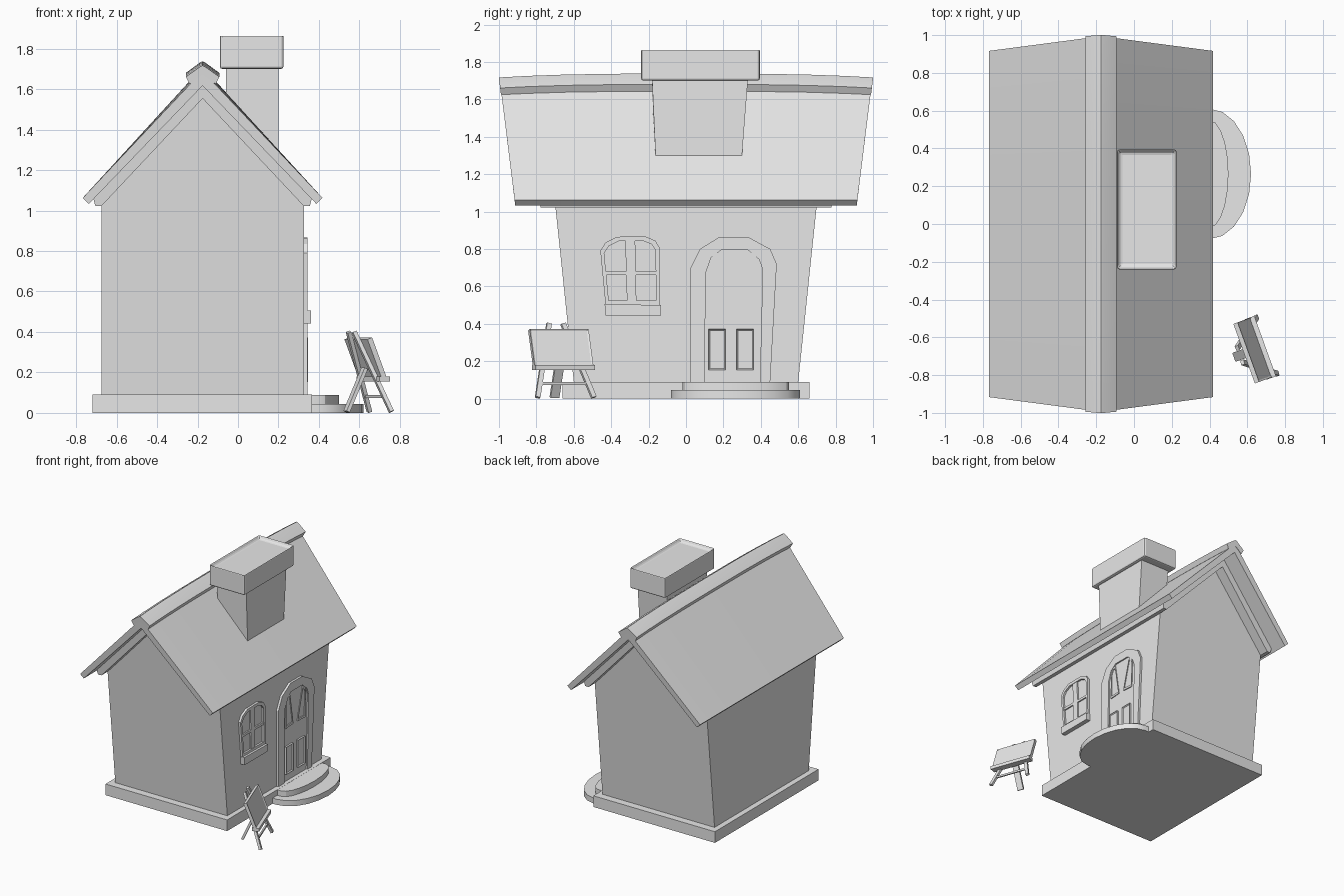
import bpy, bmesh, math
from mathutils import Vector, Matrix

cube = bpy.data.objects.get("Cube")
if cube:
    bpy.data.objects.remove(cube, do_unlink=True)

# One plain clay colour for everything
CLAY = (0.8, 0.8, 0.8, 1)
clay = bpy.data.materials.new("light_grey_clay")
clay.use_nodes = True
clay.diffuse_color = CLAY
bsdf = next(n for n in clay.node_tree.nodes if n.type == 'BSDF_PRINCIPLED')
bsdf.inputs["Base Color"].default_value = CLAY

CX = -0.175      # ridge line
WALL = 0.325     # door-side wall


def finish(name, bm, bevel=0, smooth=False):
    bmesh.ops.recalc_face_normals(bm, faces=bm.faces)
    mesh = bpy.data.meshes.new(name)
    bm.to_mesh(mesh)
    bm.free()
    mesh.materials.append(clay)
    ob = bpy.data.objects.new(name, mesh)
    bpy.context.collection.objects.link(ob)
    if bevel:
        mod = ob.modifiers.new("soft_edges", 'BEVEL')
        mod.width, mod.segments, mod.limit_method = bevel, 2, 'ANGLE'
    if smooth:
        bpy.ops.object.select_all(action='DESELECT')
        ob.select_set(True)
        bpy.context.view_layer.objects.active = ob
        bpy.ops.object.shade_smooth_by_angle(angle=math.radians(30))
    return ob


def loft(name, rings, smooth=False, bevel=0, closed=False, recess=None):
    """Skin matching rings of points; closed joins the last to the first."""
    bm = bmesh.new()
    vs = [[bm.verts.new(p) for p in r] for r in rings]
    n = len(vs[0])
    pairs = list(zip(vs, vs[1:])) + ([(vs[-1], vs[0])] if closed else [])
    for a, b in pairs:
        for i in range(n):
            j = (i + 1) % n
            bm.faces.new((a[i], a[j], b[j], b[i]))
    if not closed:
        bm.faces.new(vs[0])
        top = bm.faces.new(vs[-1])
        if recess:
            bmesh.ops.recalc_face_normals(bm, faces=bm.faces)
            bmesh.ops.inset_region(bm, faces=[top], thickness=recess[0], depth=-recess[1])
    return finish(name, bm, bevel, smooth)


def rect(x0, x1, y0, y1, z):
    return [(x0, y0, z), (x1, y0, z), (x1, y1, z), (x0, y1, z)]


def on_wall(outline, x):
    return [(x, y, z) for y, z in outline]


def plate(name, outline, depth, recess=None):
    return loft(name, [on_wall(outline, WALL - 0.01), on_wall(outline, WALL + depth)], recess=recess)


def frame(name, outer, inner, depth):
    a, b = WALL - 0.01, WALL + depth
    return loft(name, [on_wall(outer, a), on_wall(outer, b),
                       on_wall(inner, b), on_wall(inner, a)], closed=True)


def shrink(outline, k):
    cy = (min(p[0] for p in outline) + max(p[0] for p in outline)) / 2
    cz = (min(p[1] for p in outline) + max(p[1] for p in outline)) / 2
    return [(cy + (y - cy) * k, cz + (z - cz) * k) for y, z in outline]


def box_yz(y0, y1, z0, z1):
    return [(y0, z0), (y1, z0), (y1, z1), (y0, z1)]


# Plinth and walls flaring outward with height
loft("plinth", [rect(-0.72, 0.365, -0.66, 0.66, z) for z in (0, 0.09)])
gable = [(-0.5, 0.09), (0.5, 0.09), (0.5, 1.03), (0, 1.58), (-0.5, 1.03)]
loft("walls", [[(CX + x, s * (0.6 + (z - 0.09) * 0.105), z) for x, z in gable] for s in (-1, 1)])


# Roof layers: mirrored chevrons swept along y, drooping a little at the ends
def chevron(name, half, reach, flare, droop):
    """half runs from the outer peak round the eave to the inner peak."""
    prof = half + [(-x, z) for x, z in reversed(half[1:-1])]
    rings = []
    for t in (-1, -0.85, -0.65, -0.4, 0, 0.4, 0.65, 0.85, 1):
        ring = []
        for x, z in prof:
            y = t * (reach + (z - 1.05) * flare)
            sink = droop * abs(t) ** 3 * max(0, (z - 1.05) / 0.65)
            ring.append((CX + x, y, z - sink))
        rings.append(ring)
    return loft(name, rings, smooth=True)


chevron("roof", [(0, 1.71), (0.592, 1.063), (0.562, 1.033), (0, 1.635)], 0.915, 0.12, 0.02)
chevron("roof_underlayer", [(0, 1.645), (0.54, 1.06), (0.53, 1.022), (0.5, 1.022), (0, 1.57)],
        0.78, 0.12, 0.02)
chevron("ridge_cap", [(0, 1.738), (0.015, 1.73), (0.083, 1.68), (0.064, 1.643), (0, 1.69)],
        0.915, 0.125, 0.02)

# Chimney
shaft_low = [(-0.06, -0.175, 1.5), (0.2, -0.162, 1.28), (0.2, 0.298, 1.28), (-0.06, 0.315, 1.5)]
loft("chimney_shaft", [shaft_low, rect(-0.06, 0.2, -0.182, 0.332, 1.72)])
loft("chimney_cap", [rect(-0.09, 0.225, -0.24, 0.395, z) for z in (1.7, 1.87)],
     bevel=0.012, recess=(0.024, 0.03))


# Rounded doorsteps
def step(name, half, reach, top):
    pts = [(0.34, 0.265 - half)]
    for i in range(11):
        a = math.pi * (i / 10 - 0.5)
        pts.append((0.4 + reach * math.cos(a), 0.265 + half * math.sin(a)))
    pts.append((0.34, 0.265 + half))
    loft(name, [[(x, y, z) for x, y in pts] for z in (0, top)], smooth=True)


step("lower_step", 0.345, 0.22, 0.045)
step("upper_step", 0.285, 0.1, 0.089)

# Door with arched frame, two slanted lights and two lower panels
door_outer = [(0.025, 0.09), (0.025, 0.7), (0.075, 0.8), (0.18, 0.865),
              (0.33, 0.865), (0.45, 0.8), (0.485, 0.72), (0.45, 0.09)]
door_inner = [(0.1, 0.09), (0.105, 0.67), (0.135, 0.755), (0.19, 0.795),
              (0.33, 0.795), (0.39, 0.745), (0.41, 0.69), (0.395, 0.09)]
frame("door_frame", door_outer, door_inner, 0.018)
plate("door_leaf", door_inner, 0.007)
lights = {"left": [(0.126, 0.517), (0.222, 0.523), (0.18, 0.78), (0.15, 0.775), (0.131, 0.735)],
          "right": [(0.276, 0.523), (0.373, 0.517), (0.383, 0.737), (0.37, 0.765), (0.345, 0.78)]}
for side, shape in lights.items():
    frame("door_light_trim_" + side, shape, shrink(shape, 0.86), 0.014)
for side, y in (("left", 0.12), ("right", 0.27)):
    plate("door_panel_" + side, box_yz(y, y + 0.092, 0.153, 0.372), 0.022, (0.01, 0.008))

# Arched window with glazing bars and sill
win = [(-0.43, 0.5), (-0.458, 0.79), (-0.43, 0.835), (-0.37, 0.865),
       (-0.22, 0.868), (-0.165, 0.845), (-0.142, 0.81), (-0.14, 0.5)]
win_hole = shrink(win, 0.87)
frame("window_frame", win, win_hole, 0.018)
plate("window_glass", win_hole, 0.003)
plate("window_mullion", [(-0.315, 0.5), (-0.265, 0.5), (-0.272, 0.855), (-0.325, 0.855)], 0.014)
plate("window_crossbar", box_yz(-0.435, -0.15, 0.66, 0.68), 0.014)
plate("window_sill", [(-0.43, 0.443), (-0.135, 0.443), (-0.135, 0.5), (-0.435, 0.505)], 0.036)

# Easel sign, set at an angle beside the door
U, N = Vector((0.34, -0.94, 0)), Vector((0.94, 0.34, 0))
FOOT = Vector((0.706, -0.642, 0))


def spot(u, z, n=0.0):
    """Point on the leaning easel plane, pushed forward by n."""
    return FOOT + U * u + N * (n - 0.388 * z) + Vector((0, 0, z))


def bar(name, p, q, wide, deep, recess=None):
    d = (q - p).normalized()
    side = U if abs(d.dot(U)) < 0.9 else Vector((0, 0, 1))
    b = side.cross(d).normalized()
    a = d.cross(b)
    corners = [-a * wide - b * deep, a * wide - b * deep, a * wide + b * deep, -a * wide + b * deep]
    ob = loft(name, [[e + c / 2 for c in corners] for e in (p, q)])
    if recess:
        bm = bmesh.new()
        bm.from_mesh(ob.data)
        bm.faces.ensure_lookup_table()
        front = max(bm.faces, key=lambda f: f.normal.dot(N))
        bmesh.ops.inset_region(bm, faces=[front], thickness=recess, depth=-0.006)
        bm.to_mesh(ob.data)
        bm.free()
    return ob


for side, s in (("left", -1), ("right", 1)):
    bar("easel_leg_" + side, spot(s * 0.16, 0.006), spot(s * 0.04, 0.4), 0.026, 0.02)
bar("easel_back_leg", spot(0, 0.006, -0.178), spot(0, 0.22), 0.05, 0.018)
bar("easel_crossbar", spot(-0.135, 0.08), spot(0.135, 0.08), 0.015, 0.012)
bar("easel_ledge", spot(-0.17, 0.167, 0.025), spot(0.17, 0.167, 0.025), 0.026, 0.055)
bar("easel_board", spot(0, 0.165, 0.024), spot(0, 0.368, 0.024), 0.335, 0.026, 0.013)
